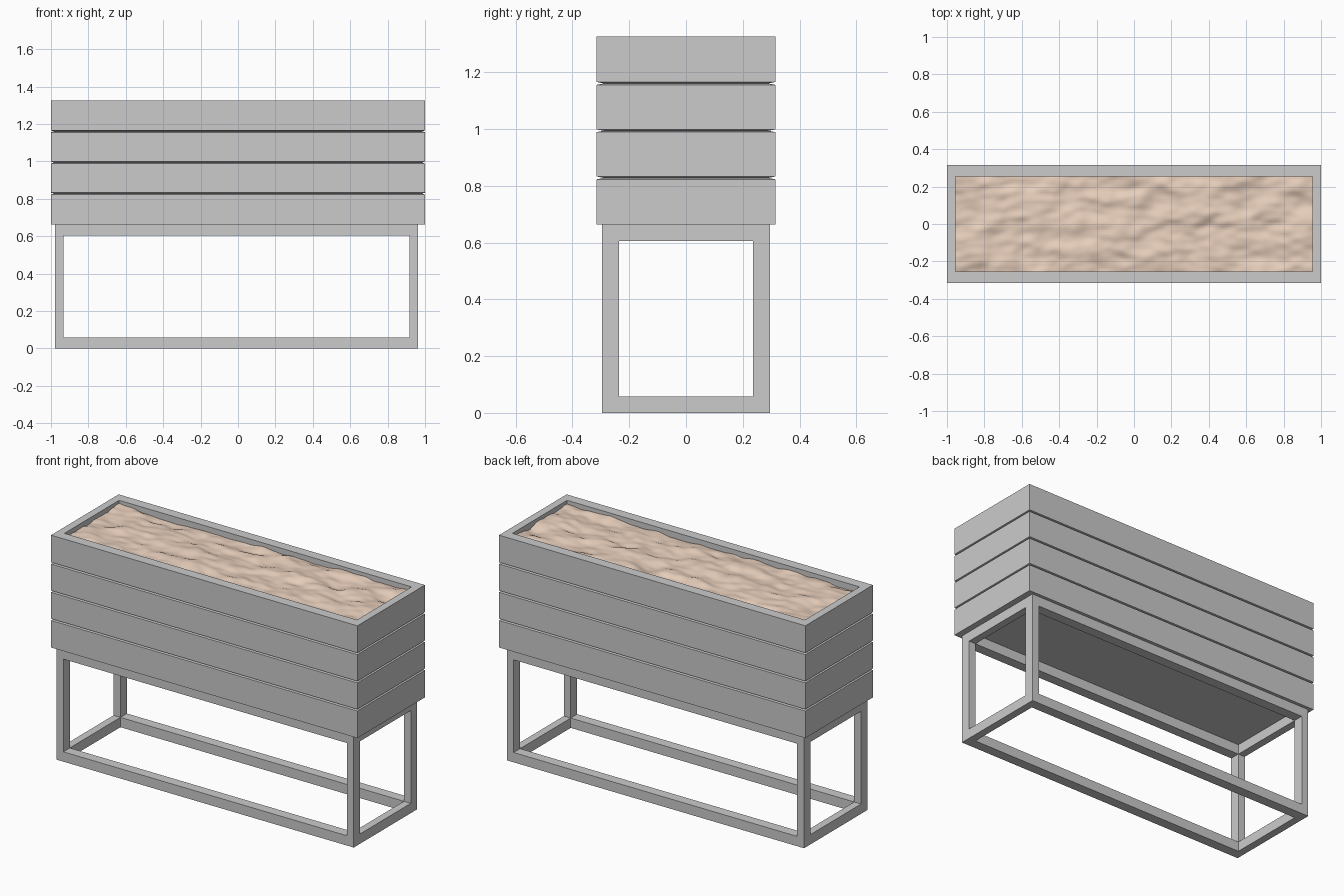
import bpy, bmesh
from mathutils import Vector, noise

if "Cube" in bpy.data.objects:
    bpy.data.objects.remove(bpy.data.objects["Cube"])


def make_object(name, bm):
    bmesh.ops.recalc_face_normals(bm, faces=bm.faces)
    mesh = bpy.data.meshes.new(name)
    bm.to_mesh(mesh)
    bm.free()
    obj = bpy.data.objects.new(name, mesh)
    bpy.context.collection.objects.link(obj)
    return obj


def box(name, lo, hi):
    bm = bmesh.new()
    bmesh.ops.create_cube(bm, size=1)
    lo, hi = Vector(lo), Vector(hi)
    for v in bm.verts:
        v.co = (lo + hi) / 2 + v.co * (hi - lo)
    return make_object(name, bm)


# planter walls: mitred rectangular rings swept from one grooved profile
def plank_ring(name, z0, z1, groove_low, groove_high):
    wall, cut_in, cut_h = Vector((0.045, 0.06)), Vector((0.017, 0.025)), 0.005
    none = Vector((0, 0))
    profile = [(wall, z0), (wall, z1)]
    profile += [(cut_in, z1), (none, z1 - cut_h)] if groove_high else [(none, z1)]
    profile += [(none, z0 + cut_h), (cut_in, z0)] if groove_low else [(none, z0)]
    bm = bmesh.new()
    loops = []
    for inset, z in profile:
        x, y = 1.0 - inset.x, 0.315 - inset.y
        loops.append([bm.verts.new((sx * x, sy * y, z))
                      for sx, sy in ((-1, -1), (1, -1), (1, 1), (-1, 1))])
    n = len(loops)
    for i in range(n):
        a, b = loops[i], loops[(i + 1) % n]
        for k in range(4):
            m = (k + 1) % 4
            bm.faces.new((a[k], a[m], b[m], b[k]))
    return make_object(name, bm)


levels = [0.663, 0.828, 0.994, 1.161, 1.326]
for i in range(4):
    plank_ring(f"plank_ring_{i + 1}", levels[i], levels[i + 1], i > 0, i < 3)

# planter floor
box("planter_floor", (-0.96, -0.26, 0.665), (0.96, 0.26, 0.685))

# stand: legs plus rails at top and bottom
X0, X1, Y, TX, TY, TOP = -0.978, 0.963, 0.296, 0.045, 0.06, 0.663
for xn, xa in (("left", X0), ("right", X1 - TX)):
    for yn, ya in (("front", -Y), ("back", Y - TY)):
        box(f"{yn}_{xn}_leg", (xa, ya, 0), (xa + TX, ya + TY, TOP))
for zn, za in (("lower", 0), ("upper", TOP - 0.058)):
    zb = za + 0.058
    for yn, ya in (("front", -Y), ("back", Y - TY)):
        box(f"{zn}_{yn}_rail", (X0 + TX, ya, za), (X1 - TX, ya + TY, zb))
    for xn, xa in (("left", X0), ("right", X1 - TX)):
        box(f"{zn}_{xn}_rail", (xa, -Y + TY, za), (xa + TX, Y - TY, zb))

# soil: lumpy smooth surface
bm = bmesh.new()
bmesh.ops.create_grid(bm, x_segments=140, y_segments=40, size=1)
for v in bm.verts:
    v.co = Vector((v.co.x * 0.957, v.co.y * 0.257, 0))
    p = Vector((v.co.x * 6, v.co.y * 11, 2.3))
    v.co.z = 1.297 + 0.02 * noise.noise(p) + 0.009 * noise.noise(p * 2.3)
for f in bm.faces:
    f.smooth = True
soil = make_object("soil", bm)
mat = bpy.data.materials.new("soil_tan")
mat.diffuse_color = (0.8, 0.62, 0.5, 1)
mat.use_nodes = True
mat.node_tree.nodes["Principled BSDF"].inputs["Base Color"].default_value = mat.diffuse_color
soil.data.materials.append(mat)
